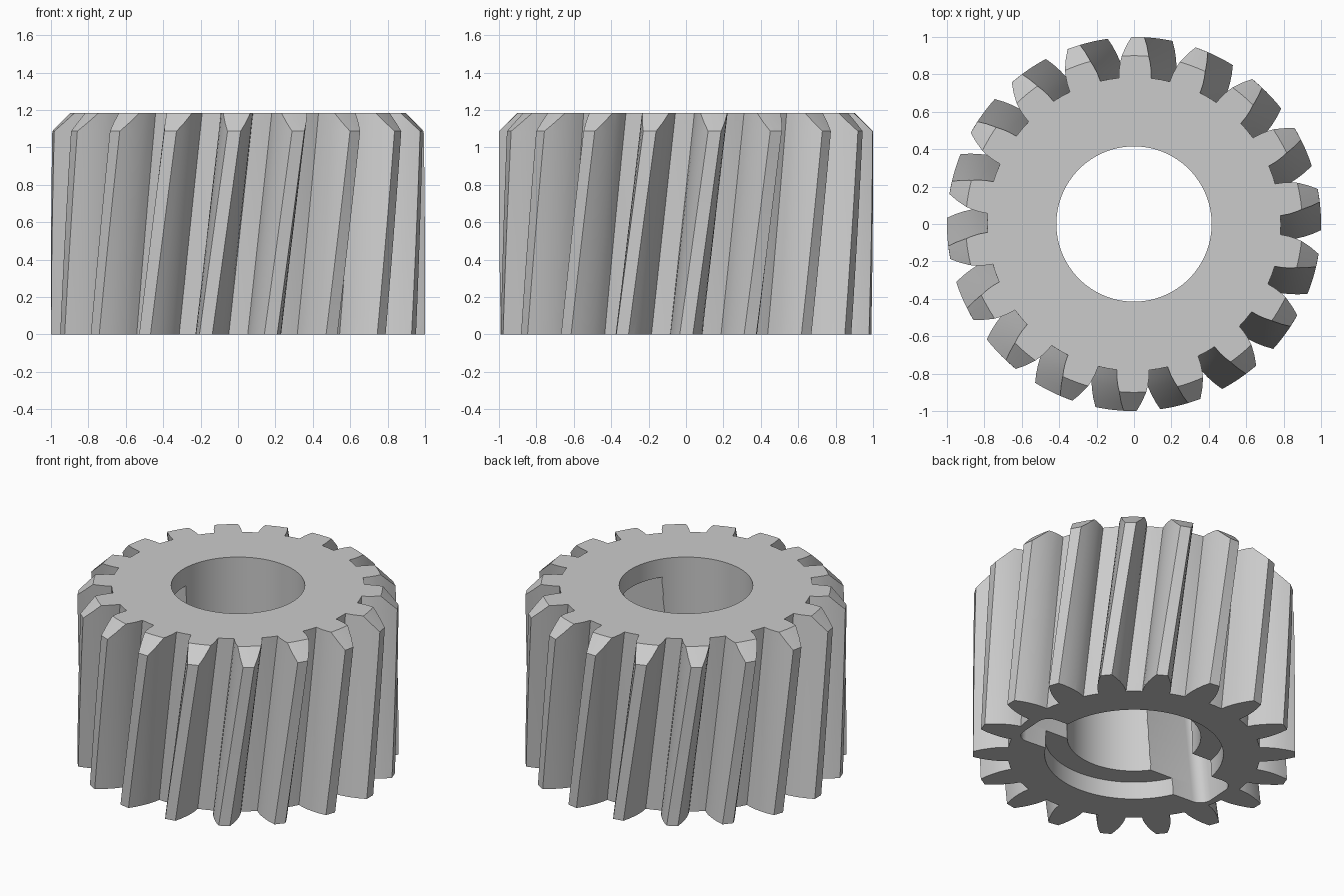
import bpy, bmesh
from math import radians, degrees, cos, sin, pi

cube = bpy.data.objects.get("Cube")
if cube:
    bpy.data.objects.remove(cube, do_unlink=True)

HEIGHT = 1.185
TEETH = 18
TWIST = radians(8.0)          # turn per unit of height
BORE, RECESS, RECESS_DEPTH = 0.415, 0.555, 0.12

steel = bpy.data.materials.new("plain_grey_steel")
steel.use_nodes = True
GREY = (0.6, 0.6, 0.6, 1)
steel.diffuse_color = GREY
steel.node_tree.nodes["Principled BSDF"].inputs["Base Color"].default_value = GREY


def make_object(name, bm):
    bmesh.ops.recalc_face_normals(bm, faces=bm.faces)
    mesh = bpy.data.meshes.new(name)
    bm.to_mesh(mesh)
    bm.free()
    mesh.materials.append(steel)
    obj = bpy.data.objects.new(name, mesh)
    bpy.context.collection.objects.link(obj)
    return obj


def twisted_prism(name, outline, z0, z1, steps):
    """Sweep a closed outline upwards while turning it about z."""
    bm = bmesh.new()
    rings = []
    for i in range(steps + 1):
        z = z0 + (z1 - z0) * i / steps
        c, s = cos(TWIST * z), sin(TWIST * z)
        rings.append([bm.verts.new((x * c - y * s, x * s + y * c, z)) for x, y in outline])
    n = len(outline)
    for low, high in zip(rings, rings[1:]):
        for k in range(n):
            j = (k + 1) % n
            bm.faces.new((low[k], low[j], high[j], high[k]))
    bm.faces.new(rings[0])
    bm.faces.new(rings[-1])
    return make_object(name, bm)


def lathe(name, profile, segments=128):
    """Revolve a closed (radius, z) profile about z."""
    bm = bmesh.new()
    rings = []
    for i in range(segments):
        a = 2 * pi * i / segments
        rings.append([bm.verts.new((r * cos(a), r * sin(a), z)) for r, z in profile])
    n = len(profile)
    for i in range(segments):
        a, b = rings[i], rings[(i + 1) % segments]
        for k in range(n):
            j = (k + 1) % n
            bm.faces.new((a[k], b[k], b[j], a[j]))
    return make_object(name, bm)


def combine(target, tool, operation):
    mod = target.modifiers.new(operation.lower(), 'BOOLEAN')
    mod.operation, mod.solver, mod.object = operation, 'EXACT', tool
    bpy.context.view_layer.objects.active = target
    bpy.ops.object.modifier_apply(modifier=mod.name)
    bpy.data.objects.remove(tool, do_unlink=True)


# Toothed section: flank as (radius, half angle in degrees), mirrored per tooth
flank = [(0.785, 6.3), (0.83, 5.9), (0.87, 5.25), (0.91, 4.4), (0.955, 3.3), (1.0, 2.0)]
tooth = [(r, -a) for r, a in flank] + [(r, a) for r, a in reversed(flank)]
tooth.append((0.785, 10))
outline = []
for t in range(TEETH):
    centre = 260.1 + t * 360 / TEETH
    for r, a in tooth:
        ang = radians(centre + a)
        outline.append((r * cos(ang), r * sin(ang)))
gear = twisted_prism("helical_gear", outline, -0.1, HEIGHT + 0.1, 14)

# Turned blank: chamfered top rim, bore and recess under the base
blank = lathe("turned_blank", [
    (RECESS, 0), (1.02, 0), (1.02, 1.067), (0.9, HEIGHT),
    (BORE, HEIGHT), (BORE, RECESS_DEPTH), (RECESS, RECESS_DEPTH)])
combine(gear, blank, 'INTERSECT')

# Blind cross slot with rounded corners, open at the base
LENGTH, WIDTH, CORNER, OFFSET, TILT = 0.72, 0.16, 0.08, -0.1, radians(-4)
slot = []
for q, (sx, sy) in enumerate([(1, 1), (-1, 1), (-1, -1), (1, -1)]):
    for k in range(6):
        a = (q + k / 5) * pi / 2
        x = sx * (LENGTH - CORNER) + CORNER * cos(a)
        y = sy * (WIDTH - CORNER) + CORNER * sin(a) + OFFSET
        slot.append((x * cos(TILT) - y * sin(TILT), x * sin(TILT) + y * cos(TILT)))
cutter = twisted_prism("slot_cutter", slot, -0.1, 1.06, 10)
combine(gear, cutter, 'DIFFERENCE')

# Smooth flanks and bore, crisp edges
bpy.ops.object.select_all(action='DESELECT')
gear.select_set(True)
bpy.context.view_layer.objects.active = gear
bpy.ops.object.shade_smooth_by_angle(angle=radians(25))
